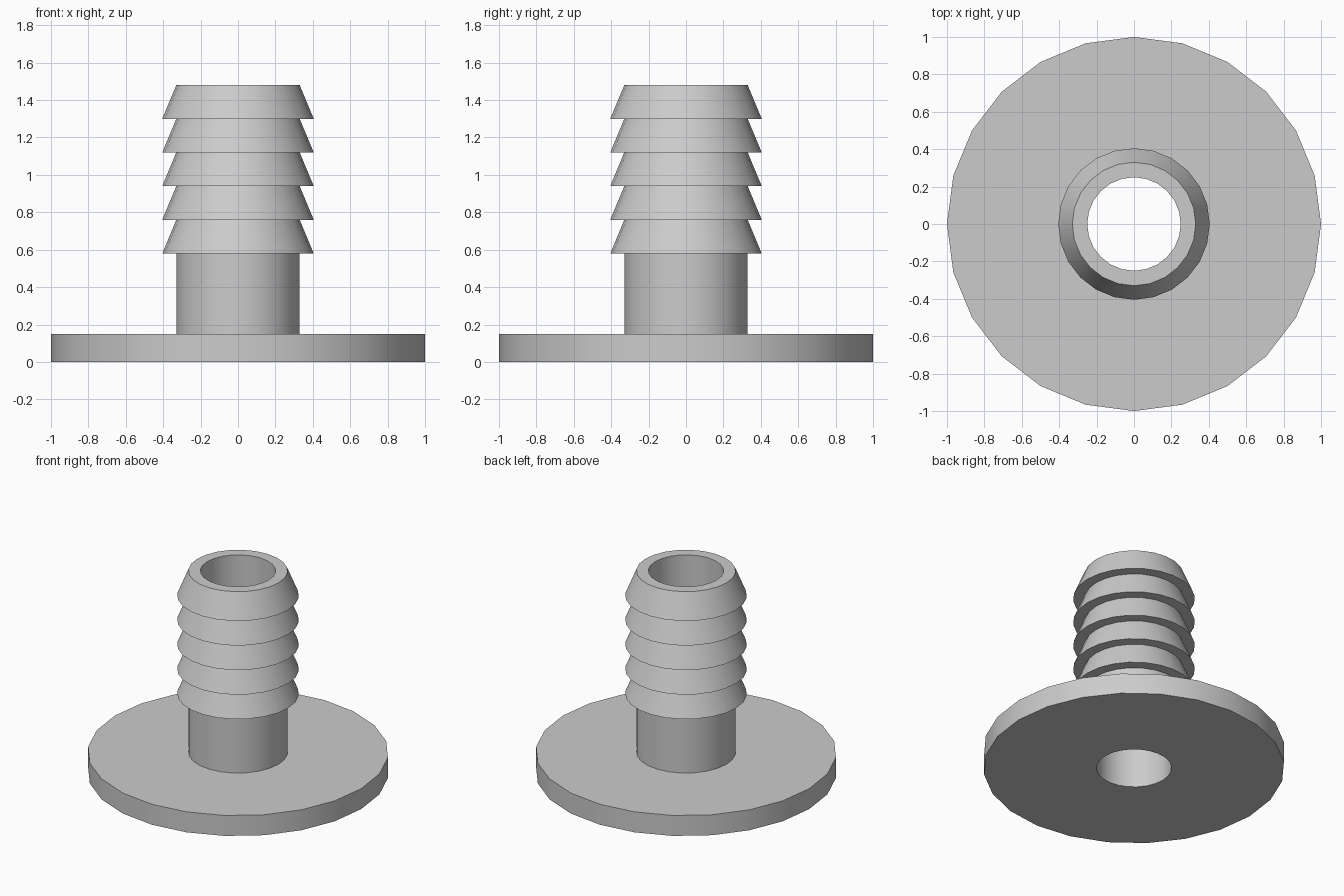
import bpy
import bmesh
from math import cos, sin, tau, radians

SIDES = 24
BORE, STEM, BARB = 0.25, 0.33, 0.405      # radii
FLANGE_TOP, BARB_START, PITCH, BARBS = 0.15, 0.58, 0.18, 5

cube = bpy.data.objects.get("Cube")
if cube:
    bpy.data.objects.remove(cube, do_unlink=True)

grey = bpy.data.materials.new("light_grey")
grey.use_nodes = True
colour = (0.6, 0.6, 0.6, 1)
grey.diffuse_color = colour
grey.node_tree.nodes["Principled BSDF"].inputs["Base Color"].default_value = colour


def lathe(name, profile):
    """Revolve (radius, height) points around z; outer walls run upward."""
    bm = bmesh.new()
    rings = [[bm.verts.new((r * cos(tau * i / SIDES), r * sin(tau * i / SIDES), z))
              for i in range(SIDES)] for r, z in profile]
    for low, high in zip(rings, rings[1:]):
        for i in range(SIDES):
            j = (i + 1) % SIDES
            bm.faces.new((low[i], low[j], high[j], high[i]))
    mesh = bpy.data.meshes.new(name)
    bm.to_mesh(mesh)
    bm.free()
    mesh.materials.append(grey)
    obj = bpy.data.objects.new(name, mesh)
    bpy.context.collection.objects.link(obj)
    bpy.ops.object.select_all(action='DESELECT')
    obj.select_set(True)
    bpy.context.view_layer.objects.active = obj
    bpy.ops.object.shade_smooth_by_angle(angle=radians(30))
    return obj


# Round base plate, open where the stem joins it
lathe("flange", [(BORE, 0), (1, 0), (1, FLANGE_TOP), (STEM, FLANGE_TOP)])

# Hollow stem: plain neck, stacked barbs, rim, then the bore back down
profile = [(STEM, FLANGE_TOP)]
for k in range(BARBS):
    z = BARB_START + k * PITCH
    profile += [(STEM, z), (BARB, z)]
top = BARB_START + BARBS * PITCH
profile += [(STEM, top), (BORE, top), (BORE, 0)]
lathe("barbed_stem", profile)
